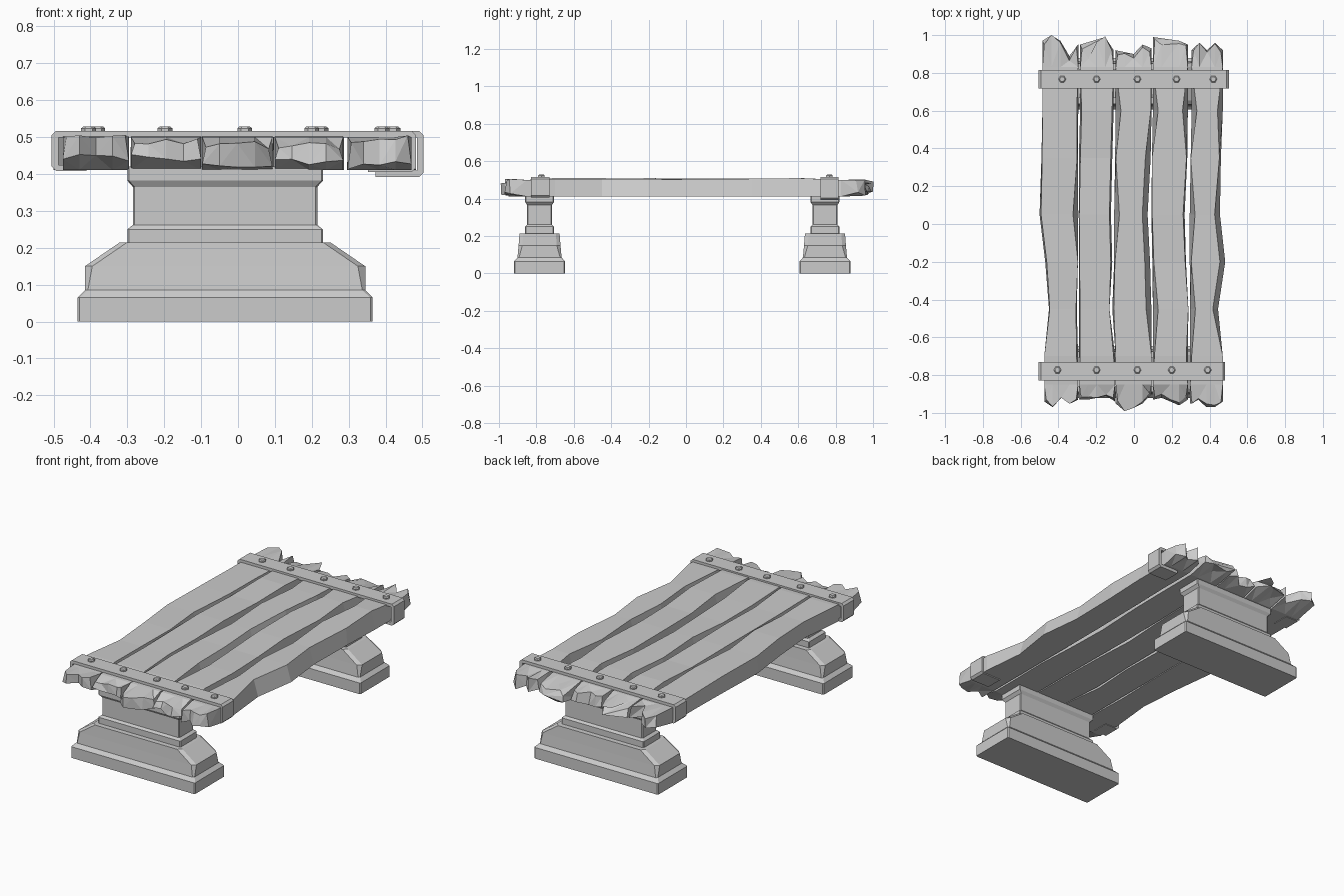
import bpy
import bmesh
import math
import random

rng = random.Random(4)
if "Cube" in bpy.data.objects:
    bpy.data.objects.remove(bpy.data.objects["Cube"], do_unlink=True)

GREY = 0.6
stone = bpy.data.materials.new("plain grey")
stone.use_nodes = True
stone.diffuse_color = (GREY, GREY, GREY, 1)
stone.node_tree.nodes["Principled BSDF"].inputs["Base Color"].default_value = (GREY, GREY, GREY, 1)


def finish(name, bm):
    """Turn a bmesh into a flat shaded object."""
    bmesh.ops.recalc_face_normals(bm, faces=bm.faces)
    mesh = bpy.data.meshes.new(name)
    bm.to_mesh(mesh)
    bm.free()
    mesh.materials.append(stone)
    obj = bpy.data.objects.new(name, mesh)
    bpy.context.scene.collection.objects.link(obj)
    return obj


def loft(bm, rings):
    """Skin a list of closed point rings and cap both ends."""
    loops = [[bm.verts.new(p) for p in ring] for ring in rings]
    count = len(loops[0])
    for a, b in zip(loops, loops[1:]):
        for i in range(count):
            j = (i + 1) % count
            bm.faces.new((a[i], a[j], b[j], b[i]))
    bm.faces.new(loops[0])
    bm.faces.new(loops[-1])


def cut_rect(cx, cy, hx, hy, cut, z):
    """Rectangle ring with its corners cut off."""
    ring = []
    for sx, sy in ((1, 1), (-1, 1), (-1, -1), (1, -1)):
        pair = [(cx + sx * hx, cy + sy * (hy - cut), z),
                (cx + sx * (hx - cut), cy + sy * hy, z)]
        ring += pair if sx == sy else pair[::-1]
    return ring


# Pedestals: half width, half depth, corner cut, height of each level
LEVELS = [(0.40, 0.137, 0.006, 0), (0.40, 0.137, 0.006, 0.065),
          (0.38, 0.118, 0.008, 0.085), (0.38, 0.112, 0.02, 0.15),
          (0.285, 0.107, 0.02, 0.215), (0.265, 0.077, 0.004, 0.215),
          (0.265, 0.077, 0.004, 0.25), (0.25, 0.066, 0.005, 0.262),
          (0.25, 0.066, 0.005, 0.365), (0.265, 0.077, 0.004, 0.382),
          (0.265, 0.077, 0.004, 0.42)]


def pedestal(name, y):
    bm = bmesh.new()
    loft(bm, [cut_rect(-0.035, y, hx, hy, cut, z) for hx, hy, cut, z in LEVELS])
    finish(name, bm)


pedestal("front_pedestal", -0.783)
pedestal("back_pedestal", 0.743)

# Planks: side outlines along the length, in thousandths
STATIONS = [-0.7, -0.45, -0.2, 0.05, 0.35, 0.6]
SIDES = [
    ((-475, -450, -470, -500, -490, -485), (-296, -303, -297, -295, -297, -295)),
    ((-290, -290, -292, -290, -292, -285), (-100, -130, -115, -122, -115, -108)),
    ((-97, -115, -105, -105, -100, -97), (93, 92, 85, 72, 88, 93)),
    ((100, 100, 97, 92, 95, 100), (285, 288, 275, 268, 282, 285)),
    ((297, 297, 295, 295, 300, 305), (470, 445, 483, 455, 460, 470)),
]
# Ragged ends: reach of five points across each plank, in hundredths
FRONT_ENDS = [(94, 97, 92, 95, 93), (93, 93, 92, 91, 94), (95, 99, 97, 95, 90),
              (93, 92, 94, 96, 93), (95, 93, 97, 97, 94)]
BACK_ENDS = [(97, 100, 97, 89, 95), (95, 88, 96, 99, 92), (92, 91, 90, 95, 93),
             (99, 97, 90, 97, 95), (92, 96, 92, 96, 92)]
END_TOP = [0.507, 0.497, 0.49, 0.487, 0.505]
END_BOTTOM = [0.43, 0.43, 0.417, 0.417, 0.412]


def plank_ring(left, right, ys, chips, tops, bottoms, pull):
    """Cross section: five points over the top, five back underneath."""
    upper, lower = [], []
    for i in range(5):
        x = left + (right - left) * i / 4
        inset = chips[0] if i == 0 else -chips[1] if i == 4 else 0
        upper.append((x + inset, ys[i] - pull[i], tops[i]))
        lower.append((x, ys[i], bottoms[i]))
    return upper + lower[::-1]


def end_ring(k, side, left, right, reach):
    ys = [side * r / 100 for r in reach]
    tops = [END_TOP[k] - rng.uniform(0, 0.022) for _ in ys]
    bottoms = [END_BOTTOM[k] + rng.uniform(0, 0.025) for _ in ys]
    pull = [side * rng.uniform(-0.005, 0.025) for _ in ys]
    return plank_ring(left, right, ys, (0.01, 0.01), tops, bottoms, pull)


def plank(k):
    lefts, rights = [[x / 1000 for x in side] for side in SIDES[k]]
    zero = [0] * 5

    def flat(left, right, y, top, chips):
        return plank_ring(left, right, [y] * 5, chips, [top] * 5, [0.411] * 5, zero)

    rings = [end_ring(k, -1, lefts[0], rights[0], FRONT_ENDS[k]),
             flat(lefts[0], rights[0], -0.85, 0.5, (0, 0))]
    for y, left, right in zip(STATIONS, lefts, rights):
        chips = [rng.choice((0, 0.004, 0.008, 0.028)) for _ in range(2)]
        rings.append(flat(left, right, y, rng.uniform(0.502, 0.511), chips))
    rings += [flat(lefts[-1], rights[-1], 0.83, 0.5, (0, 0)),
              end_ring(k, 1, lefts[-1], rights[-1], BACK_ENDS[k])]
    bm = bmesh.new()
    loft(bm, rings)
    # Split the broken ends into sharp facets
    rough = [f for f in bm.faces if max(abs(v.co.y) for v in f.verts) > 0.86]
    bmesh.ops.triangulate(bm, faces=rough)
    finish("plank_%d" % (k + 1), bm)


for k in range(5):
    plank(k)


# Metal straps: a band over the planks with hooks folded underneath
def strap(name, y, x0, x1, drop):
    t, c, top = 0.018, 0.012, 0.517
    hook0, hook1 = x0 + 0.095, x1 - 0.13

    profile = [(x0, top - c), (x0 + c, top), (x1 - c, top), (x1, top - c),
               (x1, drop + c), (x1 - c, drop), (hook1, drop), (hook1, drop + t),
               (x1 - t, drop + t), (x1 - t, top - t), (x0 + t, top - t),
               (x0 + t, 0.425), (hook0, 0.425), (hook0, 0.408),
               (x0 + c, 0.408), (x0, 0.408 + c)]
    bm = bmesh.new()
    loft(bm, [[(x, y + side * 0.049, z) for x, z in profile] for side in (-1, 1)])
    finish(name, bm)


strap("front_strap", -0.78, -0.505, 0.482, 0.405)
strap("back_strap", 0.767, -0.505, 0.503, 0.392)


# Six sided bolt heads
def bolts(name, y, xs):
    bm = bmesh.new()
    for x in xs:
        rings = []
        for radius, z in ((0.02, 0.51), (0.02, 0.524), (0.014, 0.529)):
            rings.append([(x + radius * math.cos(i * math.pi / 3),
                           y + radius * math.sin(i * math.pi / 3), z) for i in range(6)])
        loft(bm, rings)
    finish(name, bm)


bolts("front_bolts", -0.773, (-0.405, -0.198, 0.018, 0.2, 0.39))
bolts("back_bolts", 0.767, (-0.38, -0.198, 0.018, 0.225, 0.42))
